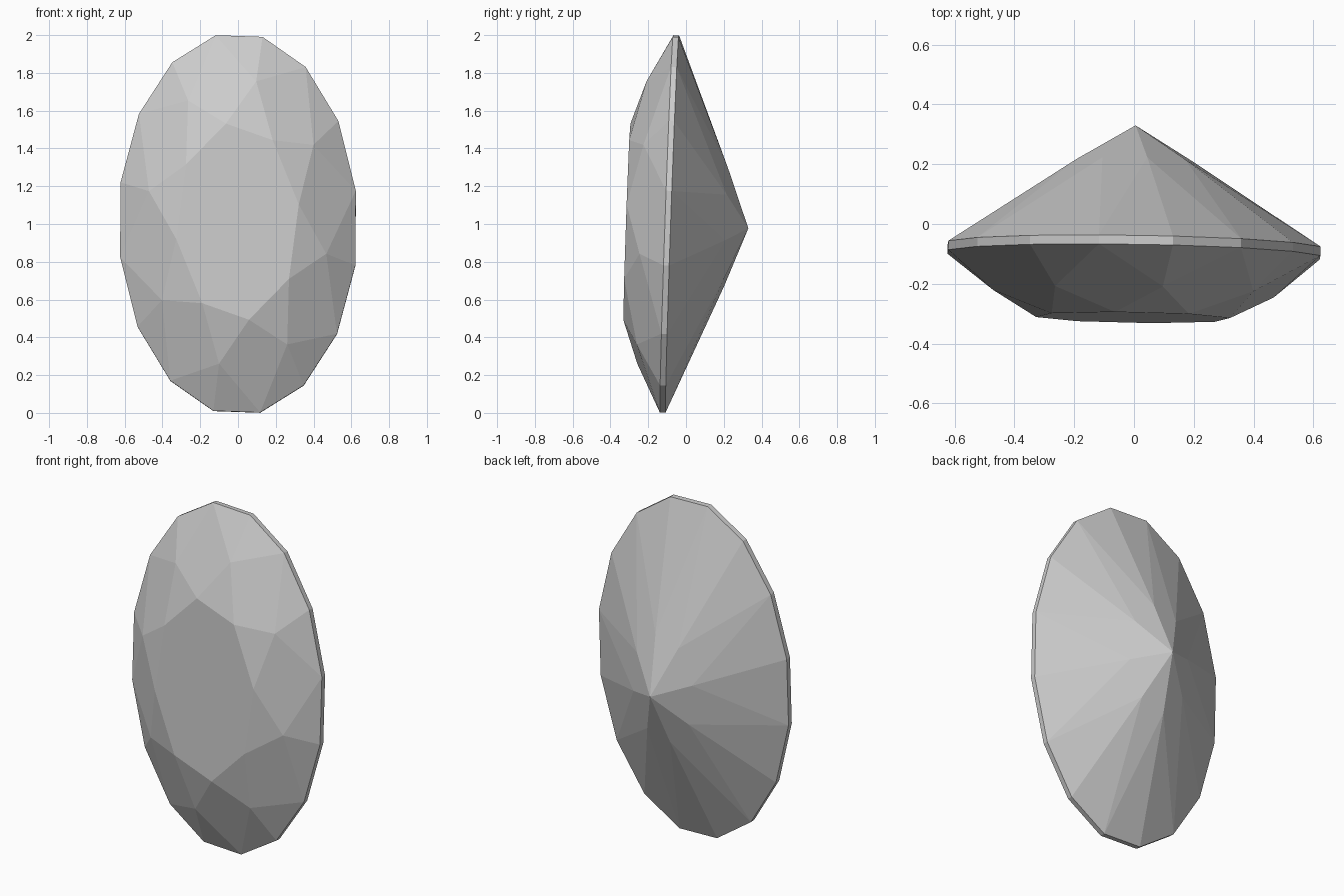
import bpy, bmesh
from math import sin, cos, radians
from mathutils import Vector

if "Cube" in bpy.data.objects:
    bpy.data.objects.remove(bpy.data.objects["Cube"])

# Slightly tilted gem axes: width, length and depth
CENTRE = Vector((0, -0.0875, 1.0))
WIDTH = Vector((0.635, -0.010, -0.0225))
LENGTH = Vector((0.0065, 0.035, 1.0137))
DEPTH = Vector((0.0125, 1.0, -0.055))

bm = bmesh.new()


def ring(count, start, scale, depth):
    """Oval ring of vertices, clockwise from the top in front view."""
    verts = []
    for i in range(count):
        t = radians(start + 360 * i / count)
        p = CENTRE + DEPTH * depth + (WIDTH * sin(t) + LENGTH * cos(t)) * scale
        verts.append(bm.verts.new(p))
    return verts


table = ring(8, -11.25, 0.52, -0.2255)
crown = ring(8, 11.25, 0.755, -0.146)
girdle_front = ring(16, -11.25, 1.0, -0.015)
girdle_back = ring(16, -11.25, 1.0, 0.015)
pavilion = ring(8, 11.25, 0.315, 0.30)
culet = bm.verts.new(CENTRE + DEPTH * 0.4175)

# Table facet
bm.faces.new(table)

for i in range(8):
    j, a, b, c = (i + 1) % 8, 2 * i, 2 * i + 1, (2 * i + 2) % 16
    # Crown: star, kite and upper girdle facets
    bm.faces.new((table[i], table[j], crown[i]))
    bm.faces.new((table[i], crown[i], girdle_front[a], crown[i - 1]))
    bm.faces.new((crown[i], girdle_front[b], girdle_front[a]))
    bm.faces.new((crown[i], girdle_front[c], girdle_front[b]))
    # Pavilion: main kites and lower girdle facets
    bm.faces.new((culet, pavilion[i - 1], girdle_back[a], pavilion[i]))
    bm.faces.new((pavilion[i], girdle_back[a], girdle_back[b]))
    bm.faces.new((pavilion[i], girdle_back[b], girdle_back[c]))

# Girdle band
for i in range(16):
    j = (i + 1) % 16
    bm.faces.new((girdle_front[i], girdle_front[j], girdle_back[j], girdle_back[i]))

bmesh.ops.recalc_face_normals(bm, faces=bm.faces[:])
mesh = bpy.data.meshes.new("oval_gem")
bm.to_mesh(mesh)
bm.free()
gem = bpy.data.objects.new("oval_gem", mesh)
bpy.context.collection.objects.link(gem)
